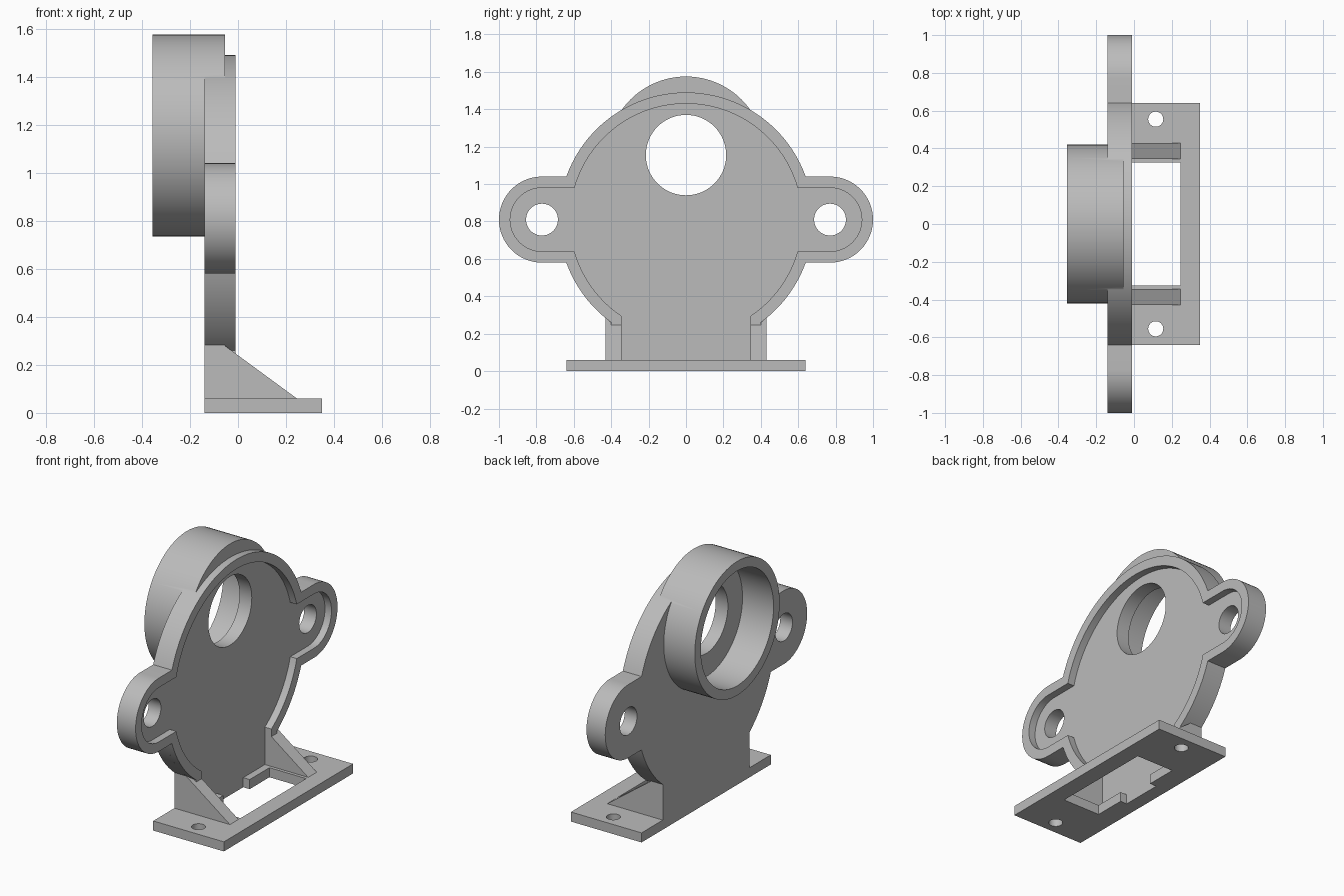
import bpy
import bmesh
from math import acos, asin, cos, sin, pi, radians

cube = bpy.data.objects.get("Cube")
if cube:
    bpy.data.objects.remove(cube, do_unlink=True)

grey = bpy.data.materials.new("plain_grey")
grey.use_nodes = True
grey.diffuse_color = (0.5, 0.5, 0.5, 1)
grey.node_tree.nodes["Principled BSDF"].inputs["Base Color"].default_value = (0.5, 0.5, 0.5, 1)

# Main heights and radii
MID_Z, DISC_R, EAR_Y, EAR_R = 0.81, 0.68, 0.77, 0.23
BORE_Z = 1.155
BACK, FLOOR, FRONT = -0.14, -0.055, -0.01
PLACE = {"x": lambda a, b, d: (d, a, b),
         "y": lambda a, b, d: (a, d, b),
         "z": lambda a, b, d: (a, b, d)}


def prism(name, points, axis, start, end):
    """Extrude a flat profile along an axis."""
    bm = bmesh.new()
    place = PLACE[axis]
    low = [bm.verts.new(place(a, b, start)) for a, b in points]
    high = [bm.verts.new(place(a, b, end)) for a, b in points]
    bm.faces.new(low)
    bm.faces.new(high)
    n = len(points)
    for i in range(n):
        j = (i + 1) % n
        bm.faces.new((low[i], low[j], high[j], high[i]))
    bmesh.ops.recalc_face_normals(bm, faces=bm.faces)
    mesh = bpy.data.meshes.new(name)
    bm.to_mesh(mesh)
    bm.free()
    mesh.materials.append(grey)
    obj = bpy.data.objects.new(name, mesh)
    bpy.context.collection.objects.link(obj)
    return obj


def arc(a, b, r, start, end, steps):
    angles = [start + (end - start) * i / steps for i in range(steps + 1)]
    return [(a + r * cos(t), b + r * sin(t)) for t in angles]


def circle(a, b, r, steps=64):
    return arc(a, b, r, 0, 2 * pi, steps)[:-1]


def box(a0, a1, b0, b1):
    return [(a0, b0), (a1, b0), (a1, b1), (a0, b1)]


def outline(inset, foot, bottom):
    """Disc with two rounded ears and a straight foot."""
    big, small = DISC_R - inset, EAR_R - inset
    join = asin(small / big)
    half = [(foot, bottom)]
    half += arc(0, MID_Z, big, -acos(foot / big), -join, 16)
    half += arc(EAR_Y, MID_Z, small, -pi / 2, pi / 2, 32)
    half += arc(0, MID_Z, big, join, pi / 2, 32)
    return half + [(-y, z) for y, z in reversed(half[:-1])]


def combine(obj, other, operation):
    mod = obj.modifiers.new(operation, "BOOLEAN")
    mod.operation = operation
    mod.solver = "EXACT"
    mod.object = other
    bpy.context.view_layer.objects.active = obj
    bpy.ops.object.modifier_apply(modifier=mod.name)
    bpy.data.objects.remove(other, do_unlink=True)


# Back plate joined to the round housing
plate = prism("back_plate", outline(0, 0.43, 0), "x", BACK, FLOOR)
housing = prism("housing", circle(0, BORE_Z, 0.42, 96), "x", -0.355, FLOOR)
combine(plate, housing, "UNION")

# Bore, through hole and ear holes
combine(plate, prism("bore", circle(0, BORE_Z, 0.36, 96), "x", -0.5, BACK), "DIFFERENCE")
for y, z, r in ((0, BORE_Z, 0.215), (EAR_Y, MID_Z, 0.085), (-EAR_Y, MID_Z, 0.085)):
    combine(plate, prism("hole", circle(y, z, r), "x", -0.5, 0.2), "DIFFERENCE")

# Raised rim around the recess, open at the foot
rim = prism("rim", outline(0, 0.40, 0), "x", FLOOR, FRONT)
combine(rim, prism("recess", outline(0.06, 0.345, -0.1), "x", -0.2, 0.2), "DIFFERENCE")
foot_cut = prism("foot_cut", box(-1, 1, -0.2, 0.24), "x", -0.2, 0.2)
combine(rim, foot_cut, "DIFFERENCE")

# Base with window, notch and screw holes
base = prism("base", box(BACK, 0.35, -0.64, 0.64), "z", 0, 0.06)
window = [(FRONT, -0.325), (0.245, -0.325), (0.245, 0.325), (FRONT, 0.325),
          (FRONT, 0.13), (FLOOR, 0.13), (FLOOR, -0.13), (FRONT, -0.13)]
combine(base, prism("window", window, "z", -0.1, 0.2), "DIFFERENCE")
for side in (-1, 1):
    combine(base, prism("screw_hole", circle(0.115, side * 0.555, 0.04, 32), "z", -0.1, 0.2),
            "DIFFERENCE")

# Sloped gussets
slope = [(FLOOR, 0.05), (0.245, 0.05), (0.245, 0.06), (FLOOR, 0.28)]
parts = [plate, rim, base]
for name, side in (("left_gusset", -1), ("right_gusset", 1)):
    parts.append(prism(name, slope, "y", side * 0.345, side * 0.43))

# Smooth curved walls, keep edges sharp
bpy.ops.object.select_all(action="DESELECT")
for part in parts:
    part.select_set(True)
bpy.context.view_layer.objects.active = plate
bpy.ops.object.shade_smooth_by_angle(angle=radians(30))
